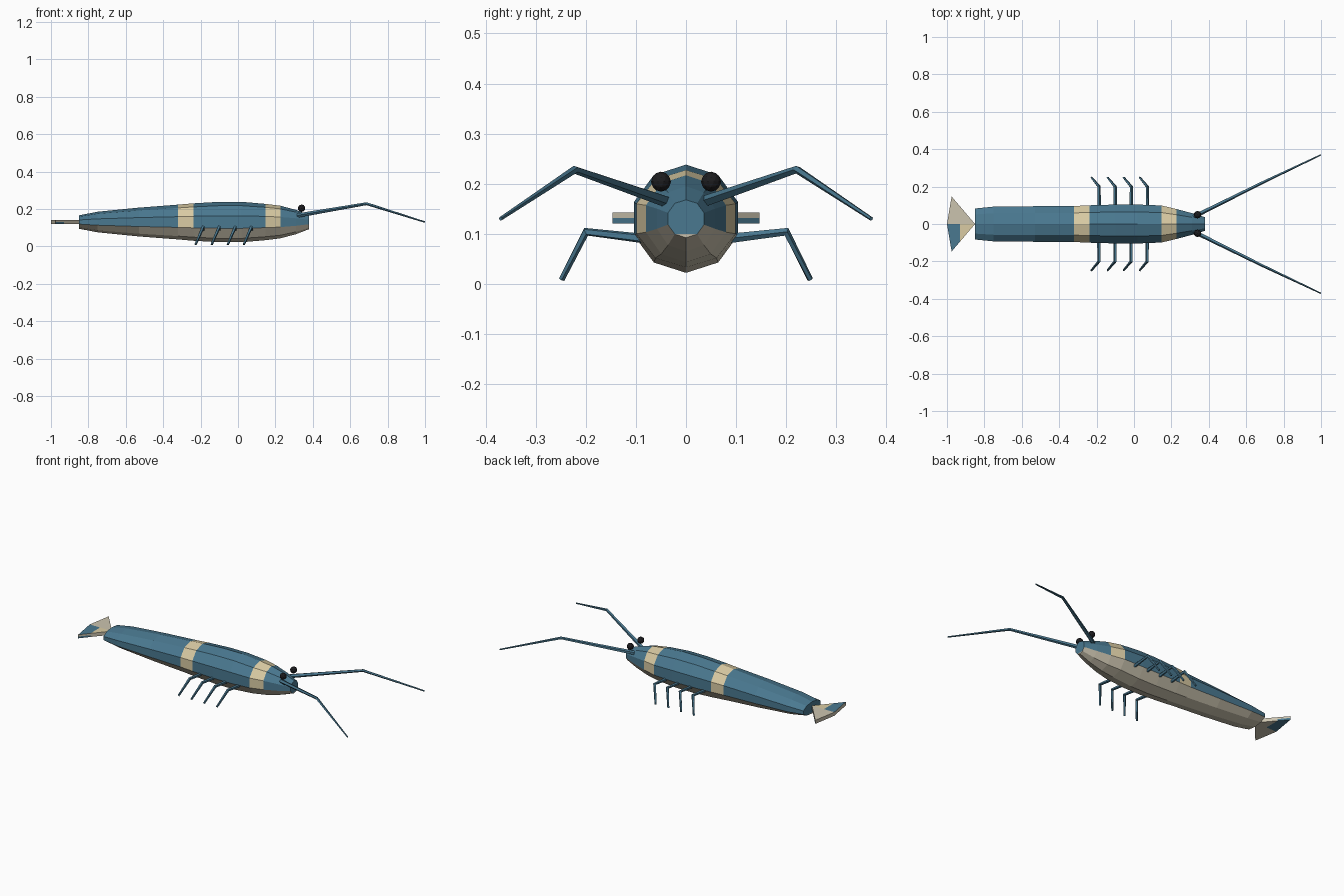
import bpy, bmesh, math
from mathutils import Vector

cube = bpy.data.objects.get("Cube")
if cube:
    bpy.data.objects.remove(cube, do_unlink=True)


def material(name, r, g, b):
    m = bpy.data.materials.new(name)
    m.use_nodes = True
    m.diffuse_color = (r, g, b, 1)
    bsdf = m.node_tree.nodes["Principled BSDF"]
    bsdf.inputs["Base Color"].default_value = (r, g, b, 1)
    bsdf.inputs["Roughness"].default_value = 0.8
    return m


BLUE = material("shell blue", 0.068, 0.19, 0.28)
CREAM = material("band cream", 0.70, 0.60, 0.37)
PALE = material("belly pale", 0.60, 0.55, 0.43)
BLACK = material("eye black", 0.012, 0.012, 0.014)


def finish(name, bm, *mats):
    bmesh.ops.recalc_face_normals(bm, faces=bm.faces)
    mesh = bpy.data.meshes.new(name)
    bm.to_mesh(mesh)
    bm.free()
    for m in mats:
        mesh.materials.append(m)
    ob = bpy.data.objects.new(name, mesh)
    bpy.context.collection.objects.link(ob)
    return ob


def bridge(bm, a, b):
    n = len(a)
    return [bm.faces.new((a[i], a[(i + 1) % n], b[(i + 1) % n], b[i])) for i in range(n)]


# Body: ten-sided tube, stations are (x, half width, half height)
SIDES, MID = 10, 0.13
STATIONS = [(-0.85, 0.083, 0.036), (-0.75, 0.093, 0.055), (-0.53, 0.095, 0.077),
            (-0.32, 0.096, 0.093), (-0.238, 0.1, 0.1), (-0.1, 0.104, 0.108),
            (0.02, 0.104, 0.108), (0.147, 0.099, 0.097), (0.227, 0.08, 0.087),
            (0.31, 0.058, 0.065), (0.38, 0.036, 0.038)]
BANDS = (3, 7)

bm = bmesh.new()
rings = []
for x, hw, hh in STATIONS:
    ry = hw / math.cos(math.radians(18))
    ring = []
    for k in range(SIDES):
        a = math.pi / 2 + math.tau * k / SIDES
        ring.append(bm.verts.new((x, ry * math.cos(a), MID + hh * math.sin(a))))
    rings.append(ring)
for s in range(len(rings) - 1):
    for k, f in enumerate(bridge(bm, rings[s], rings[s + 1])):
        if 3 <= k <= 6:
            f.material_index = 2      # belly plates
        elif s in BANDS:
            f.material_index = 1      # cream bands
for ring in (rings[0], rings[-1]):
    bm.faces.new(ring[:5] + ring[6:])
    bm.faces.new(ring[4:7]).material_index = 2
finish("body", bm, BLUE, CREAM, PALE)


# Jointed limb: tapered tube along a short path
def limb(name, path, radii, sides=5):
    pts = [Vector(p) for p in path]
    bm = bmesh.new()
    prev = None
    for i, p in enumerate(pts):
        t = (pts[min(i + 1, len(pts) - 1)] - pts[max(i - 1, 0)]).normalized()
        u = t.cross(Vector((0, 0, 1))).normalized()
        v = u.cross(t)
        ring = []
        for k in range(sides):
            a = math.tau * k / sides
            ring.append(bm.verts.new(p + radii[i] * (u * math.cos(a) + v * math.sin(a))))
        if prev:
            bridge(bm, prev, ring)
        else:
            bm.faces.new(ring)
        prev = ring
    bm.faces.new(prev)
    finish(name, bm, BLUE)


for side, label in ((1, "back"), (-1, "front")):
    # Four walking legs
    for n in range(4):
        x = -0.187 + 0.086 * n
        limb(f"{label}_leg_{n + 1}",
             [(x, side * 0.08, 0.09), (x, side * 0.2, 0.104), (x - 0.04, side * 0.248, 0.009)],
             [0.01, 0.009, 0.006])
    # Long antenna
    limb(f"{label}_antenna",
         [(0.32, side * 0.04, 0.165), (0.687, side * 0.222, 0.228), (0.999, side * 0.37, 0.13)],
         [0.012, 0.008, 0.004])
    # Eye
    bm = bmesh.new()
    bmesh.ops.create_icosphere(bm, subdivisions=2, radius=0.02)
    bmesh.ops.translate(bm, verts=bm.verts, vec=(0.34, side * 0.05, 0.204))
    finish(f"{label}_eye", bm, BLACK)


# Tail fan: one flat plate, cut where its colours change
bm = bmesh.new()
LOW, HIGH, SPLIT = 0.12, 0.142, -0.93
outline = [(-0.85, 0), (-0.975, 0.147), (-1, 0), (-0.975, -0.147)]
bottom, top = ([bm.verts.new((x, y, z)) for x, y in outline] for z in (LOW, HIGH))
bridge(bm, bottom, top)
bm.faces.new(bottom)
bm.faces.new(top)
for point, normal in (((SPLIT, 0, 0), (1, 0, 0)), ((0, 0, 0), (0, 1, 0)), ((0, 0, 0.131), (0, 0, 1))):
    bmesh.ops.bisect_plane(bm, geom=bm.verts[:] + bm.edges[:] + bm.faces[:],
                           plane_co=point, plane_no=normal)
bmesh.ops.recalc_face_normals(bm, faces=bm.faces)
for f in bm.faces:
    c, n = f.calc_center_median(), f.normal
    outer = c.x < SPLIT
    if n.z > 0.5:
        f.material_index = 0 if c.y > 0 else (2 if outer else 1)
    elif n.z < -0.5:
        f.material_index = 2 if outer and c.y > 0 else 0
    elif n.x > 0 and outer and c.z < 0.131:
        f.material_index = 2
finish("tail_fan", bm, PALE, CREAM, BLUE)
